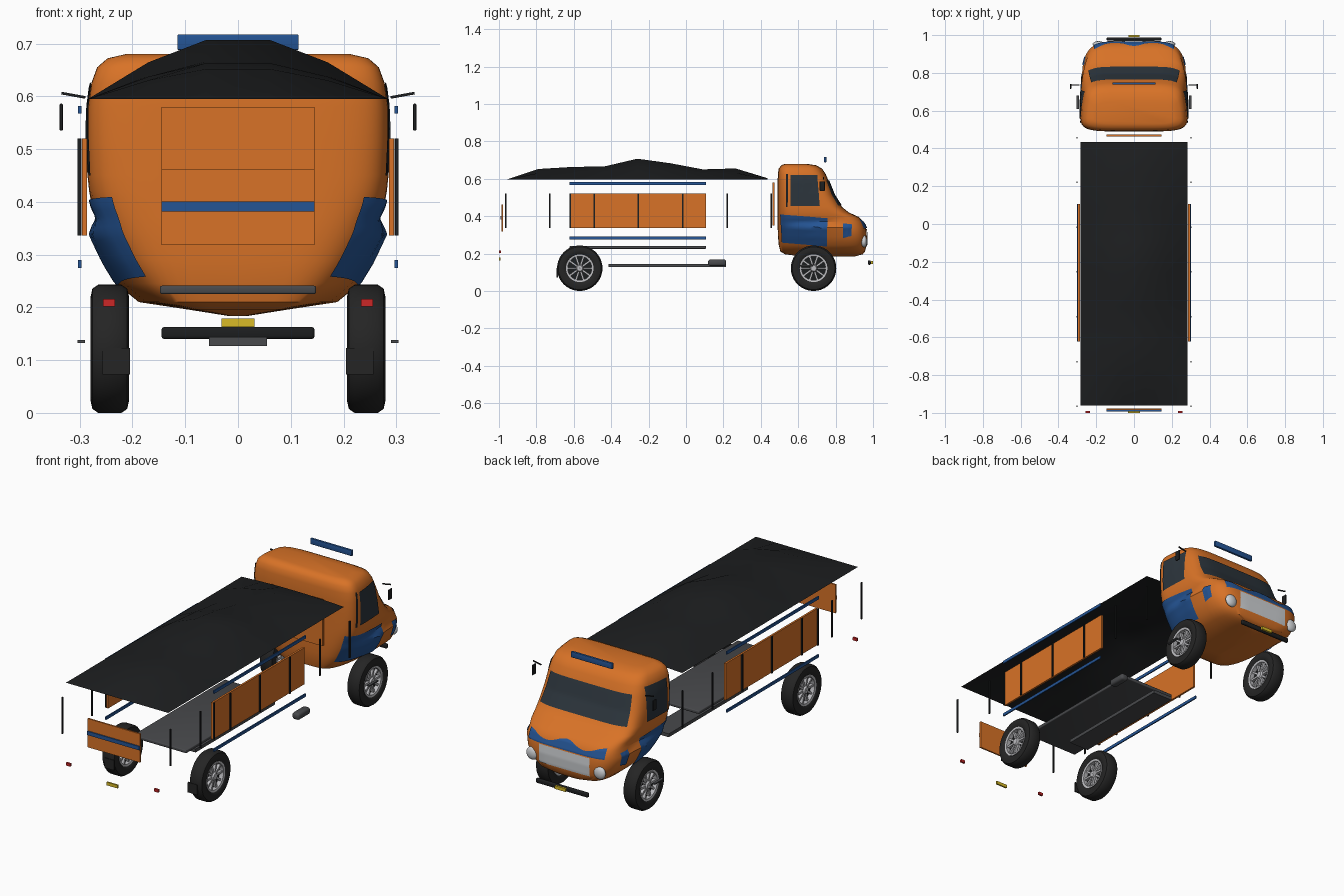
import bpy, bmesh, math
from mathutils import Vector, Matrix
from mathutils.bvhtree import BVHTree

if "Cube" in bpy.data.objects:
    bpy.data.objects.remove(bpy.data.objects["Cube"])


def mat(name, r, g, b):
    m = bpy.data.materials.new(name)
    m.diffuse_color = (r, g, b, 1)
    m.use_nodes = True
    m.node_tree.nodes["Principled BSDF"].inputs["Base Color"].default_value = m.diffuse_color
    return m


ORANGE = mat("orange_paint", .69, .17, .02)
BLUE = mat("blue_paint", .018, .09, .30)
BLACK = mat("black_trim", .012, .013, .014)
RUBBER = mat("rubber", .018, .018, .018)
GLASS = mat("dark_glass", .025, .035, .045)
GREY = mat("dark_grey", .065, .067, .072)
METAL = mat("rim_metal", .5, .5, .52)
LAMP = mat("lamp_glass", .62, .64, .66)
YELLOW = mat("plate_yellow", .70, .50, .02)
RED = mat("lamp_red", .60, .02, .02)


def finish(name, bm, m, smooth=False, normals=True):
    if normals:
        bmesh.ops.recalc_face_normals(bm, faces=bm.faces)
    me = bpy.data.meshes.new(name)
    bm.to_mesh(me)
    bm.free()
    ob = bpy.data.objects.new(name, me)
    bpy.context.collection.objects.link(ob)
    me.materials.append(m)
    if smooth:
        bpy.ops.object.select_all(action='DESELECT')
        ob.select_set(True)
        bpy.context.view_layer.objects.active = ob
        bpy.ops.object.shade_smooth_by_angle(angle=math.radians(40))
    return ob


def box(name, x, y, z, m, bevel=0):
    bm = bmesh.new()
    bmesh.ops.create_cube(bm, size=1)
    for v in bm.verts:
        v.co = [(a + b) / 2 + c * (b - a) for c, (a, b) in zip(v.co, (x, y, z))]
    if bevel:
        bmesh.ops.bevel(bm, geom=bm.edges[:], offset=bevel, segments=3, affect='EDGES', profile=.5)
    return finish(name, bm, m, bevel > 0)


def both(name, x, y, z, m, bevel=0):
    for side, s in (("right", 1), ("left", -1)):
        box(f"{name}_{side}", sorted((s * x[0], s * x[1])), y, z, m, bevel)


# Cab: stacked rounded horizontal sections (z, back y, front y, back half width, front half width)
SECTIONS = [(.184, .62, .90, .02, .02), (.196, .53, .945, .09, .10), (.21, .505, .957, .15, .18),
            (.245, .496, .965, .19, .225), (.29, .492, .967, .22, .245), (.34, .49, .963, .25, .25),
            (.37, .49, .95, .268, .25), (.395, .49, .925, .280, .255), (.42, .49, .87, .284, .268),
            (.45, .49, .833, .287, .272), (.515, .49, .792, .288, .265), (.58, .49, .766, .287, .256),
            (.625, .491, .747, .281, .248), (.655, .496, .727, .27, .238), (.672, .51, .695, .25, .222),
            (.68, .53, .645, .215, .19)]
N = 56
bm = bmesh.new()
rings = []
for z, yb, yf, wb, wf in SECTIONS:
    ring = []
    for i in range(N):
        t = math.tau * i / N
        u, v = (math.copysign(abs(k) ** (2 / 5.5), k) for k in (math.cos(t), math.sin(t)))
        f = (v + 1) / 2
        w = wb + (wf - wb) * f * f
        if z < .36:                       # front wings bulge out over the wheels
            w += .03 * math.sin(math.pi * f) * (z > .2)
        ring.append(bm.verts.new((u * w, yb + (yf - yb) * f, z)))
    rings.append(ring)
for a, b in zip(rings, rings[1:]):
    for i in range(N):
        j = (i + 1) % N
        bm.faces.new((a[i], a[j], b[j], b[i]))
bm.faces.new(rings[0])
bm.faces.new(rings[-1])
bmesh.ops.recalc_face_normals(bm, faces=bm.faces)
cab_tree = BVHTree.FromBMesh(bm)
finish("cab_body", bm, ORANGE, True)


def panel(name, quad, m, side=0, n=14, wave=0.0):
    """Quad (bottom-left, bottom-right, top-right, top-left) projected on the cab; side 0 is the nose."""
    a, b, c, d = (Vector(p) for p in quad)
    bm = bmesh.new()
    grid = []
    for j in range(n + 1):
        row = []
        for i in range(n + 1):
            p = a.lerp(b, i / n).lerp(d.lerp(c, i / n), j / n)
            h = p.y + wave * math.cos(i / n * math.tau * 2) * j / n
            start, way = ((side, p.x, h), (-side, 0, 0)) if side else ((p.x, 2, h), (0, -1, 0))
            hit, nor, _, _ = cab_tree.ray_cast(Vector(start), Vector(way))
            row.append(bm.verts.new(hit + nor * .004) if hit else None)
        grid.append(row)
    for r, s in zip(grid, grid[1:]):
        for i in range(n):
            q = (r[i], r[i + 1], s[i + 1], s[i])
            if all(q):
                bm.faces.new(q)
    finish(name, bm, m, True)


# Glass, blue panels and grille lying on the cab surface
panel("windscreen", [(-.24, .455), (.24, .455), (.225, .59), (-.225, .59)], GLASS)
panel("nose_stripe", [(-.21, .335), (.21, .335), (.21, .368), (-.21, .368)], BLUE, wave=.012, n=24)
panel("grille", [(-.14, .24), (.14, .24), (.14, .33), (-.14, .33)], LAMP)
for nm, s in (("right", 1), ("left", -1)):
    panel(f"side_window_{nm}", [(.56, .455), (.715, .455), (.70, .62), (.56, .62)], GLASS, s)
    panel(f"window_post_{nm}", [(.535, .45), (.545, .45), (.545, .625), (.535, .625)], BLACK, s)
    panel(f"door_panel_{nm}", [(.515, .26), (.755, .24), (.755, .39), (.507, .41)], BLUE, s)
    panel(f"wing_panel_{nm}", [(.84, .285), (.885, .295), (.885, .355), (.84, .36)], BLUE, s)
    # Headlights
    bm = bmesh.new()
    bmesh.ops.create_uvsphere(bm, u_segments=24, v_segments=12, radius=.032)
    bmesh.ops.scale(bm, vec=(1, .5, 1), verts=bm.verts)
    bmesh.ops.translate(bm, vec=(s * .187, .952, .265), verts=bm.verts)
    finish(f"headlight_{nm}", bm, LAMP, True)
    # Mirror arms
    bm = bmesh.new()
    bmesh.ops.create_cube(bm, size=1, matrix=Matrix.Translation((s * .312, .735, .602))
                          @ Matrix.Rotation(s * -.18, 4, 'Y') @ Matrix.Diagonal((.046, .006, .005, 1)))
    finish(f"mirror_arm_{nm}", bm, BLACK)
both("mirror", (.332, .338), (.715, .742), (.535, .586), BLACK, .002)
both("cab_step", (.29, .304), (.61, .68), (.132, .138), GREY)
box("roof_light_bar", (-.115, .115), (.738, .75), (.688, .717), BLUE, .002)
box("front_bumper", (-.145, .145), (.972, .988), (.14, .163), BLACK, .006)
box("front_plate", (-.03, .03), (.99, 1.0), (.145, .161), YELLOW)

# Canopy: fabric stretched over a ridge, pinned flat along its border
RIDGE = [(-.96, 0), (-.79, .057), (-.61, .068), (-.435, .071), (-.26, .112),
         (-.085, .088), (.09, .055), (.265, .06), (.435, .008)]
ACROSS = [(-.284, 0), (-.17, .62), (-.06, 1), (.06, 1), (.17, .62), (.284, 0)]
bm = bmesh.new()
rows = [[bm.verts.new((x, y, .595 + h * k)) for x, k in ACROSS] for y, h in RIDGE]
for r, s in zip(rows, rows[1:]):
    for i in range(len(ACROSS) - 1):
        bm.faces.new((r[i], r[i + 1], s[i + 1], s[i]))
finish("canopy", bm, BLACK, True)

# Load bed, chassis and body sides
box("load_bed", (-.148, .148), (-.622, .107), (.225, .241), GREY, .004)
box("chassis_beam", (-.055, .055), (-.415, .215), (.127, .144), GREY)
box("fuel_tank", (.215, .255), (.118, .215), (.134, .168), GREY, .012)
STAKES = [-.965 + .237 * i for i in range(7)]
both("side_board", (.286, .296), (-.622, .107), (.336, .52), ORANGE)
for i, y in enumerate(STAKES):
    both(f"stake_{i + 1}", (.298, .304), (y - .004, y + .004), (.336, .52), BLACK)
both("board_edge", (.297, .303), (-.622, -.614), (.336, .52), BLACK)
both("upper_rail", (.297, .303), (-.622, .107), (.567, .582), BLUE)
both("lower_rail", (.297, .303), (-.622, .107), (.275, .29), BLUE)
box("bulkhead", (-.145, .145), (.462, .474), (.35, .58), ORANGE)
box("tailgate", (-.145, .145), (-.986, -.978), (.318, .462), ORANGE)
box("tailgate_stripe", (-.145, .145), (-.992, -.986), (.382, .401), BLUE)
both("tail_light", (.233, .256), (-1.0, -.99), (.202, .216), RED)
box("rear_plate", (-.031, .031), (-1.0, -.992), (.163, .179), YELLOW)
both("mud_flap", (.205, .257), (-.692, -.684), (.073, .123), RUBBER)


def lathe(name, profile, centre, m):
    """Spin a closed (x, radius) outline round the axle."""
    bm = bmesh.new()
    n = 40
    loops = [[bm.verts.new((centre[0] + x, centre[1] + r * math.cos(t), centre[2] + r * math.sin(t)))
              for x, r in profile] for t in (math.tau * i / n for i in range(n))]
    k = len(profile)
    for i in range(n):
        a, b = loops[i], loops[(i + 1) % n]
        for j in range(k):
            bm.faces.new((a[j], a[(j + 1) % k], b[(j + 1) % k], b[j]))
    finish(name, bm, m, True)


# Wheels: tyre, rim ring, dark drum, spokes and hub
TYRE = [(-.028, .072), (-.035, .08), (-.0365, .098), (-.033, .114), (-.022, .1215),
        (.022, .1215), (.033, .114), (.0365, .098), (.035, .08), (.028, .072)]
RIM = [(-.03, .064), (-.032, .074), (.032, .074), (.03, .064)]
for axle, y in (("rear", -.568), ("front", .682)):
    for nm, s in (("right", 1), ("left", -1)):
        c = (s * .243, y, .1215)
        tag = f"{axle}_{nm}"
        lathe(f"tyre_{tag}", TYRE, c, RUBBER)
        lathe(f"rim_{tag}", RIM, c, METAL)
        lathe(f"drum_{tag}", [(-.008, .002), (-.008, .066), (.008, .066), (.008, .002)], c, BLACK)
        lathe(f"hub_{tag}", [(-.03, .001), (-.03, .015), (-.024, .02), (.024, .02), (.03, .015), (.03, .001)], c, METAL)
        bm = bmesh.new()
        for i in range(10):
            bmesh.ops.create_cube(bm, size=1, matrix=Matrix.Translation(c)
                                  @ Matrix.Rotation(math.tau * i / 10, 4, 'X')
                                  @ Matrix.Translation((0, .042, 0)) @ Matrix.Diagonal((.046, .05, .010, 1)))
        finish(f"spokes_{tag}", bm, METAL)
